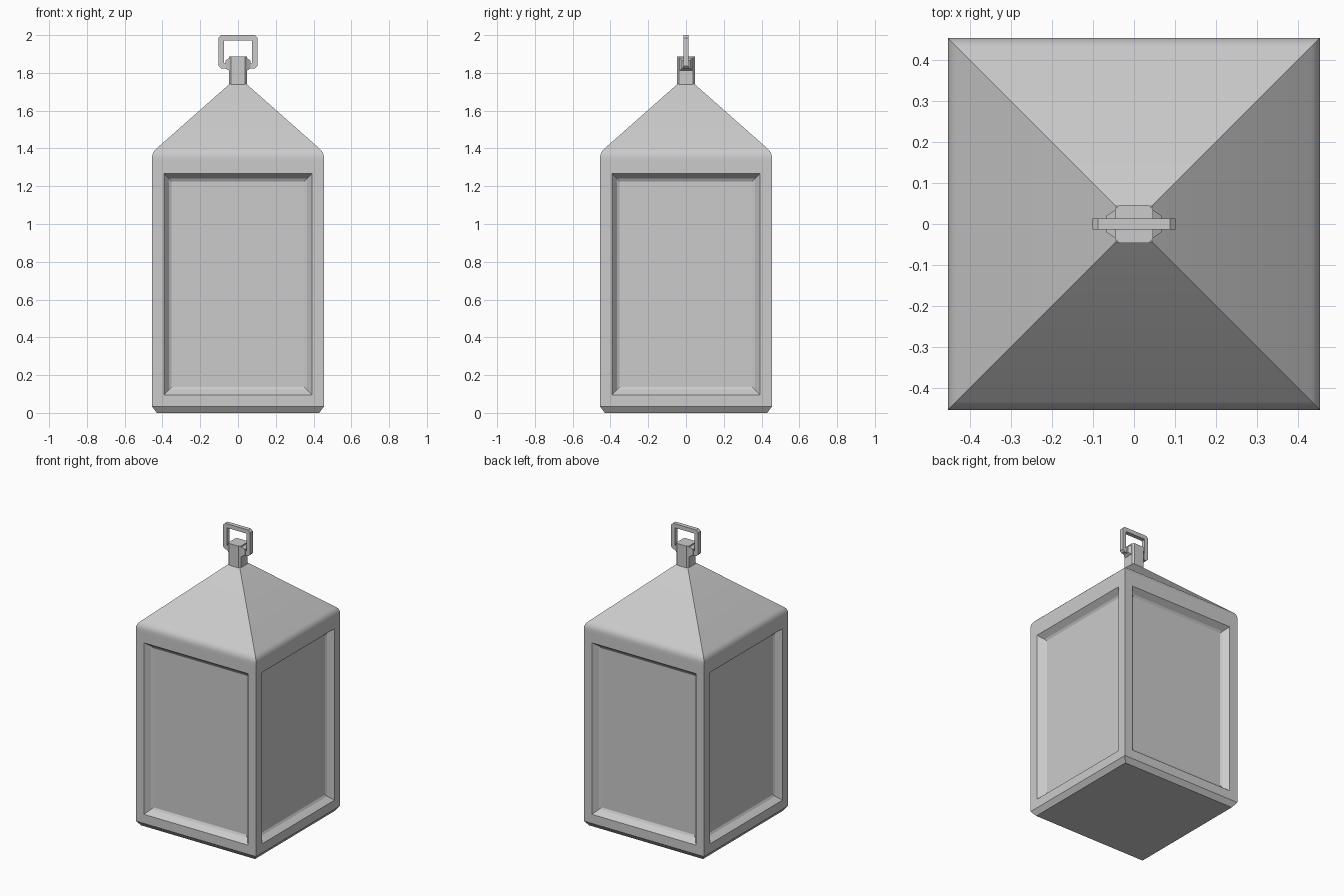
import bpy, bmesh, math
from mathutils import Matrix

if "Cube" in bpy.data.objects:
    bpy.data.objects.remove(bpy.data.objects["Cube"])


def finish(bm, name, angle=None):
    bmesh.ops.recalc_face_normals(bm, faces=bm.faces)
    mesh = bpy.data.meshes.new(name)
    bm.to_mesh(mesh)
    bm.free()
    ob = bpy.data.objects.new(name, mesh)
    bpy.context.collection.objects.link(ob)
    if angle:
        bpy.ops.object.select_all(action='DESELECT')
        ob.select_set(True)
        bpy.context.view_layer.objects.active = ob
        bpy.ops.object.shade_smooth_by_angle(angle=math.radians(angle))
    return ob


def bridge(bm, a, b):
    n = len(a)
    return [bm.faces.new((a[i], a[(i + 1) % n], b[(i + 1) % n], b[i])) for i in range(n)]


def chamfered_rect(w, h, c):
    """Corner-cut rectangle with half sizes w, h."""
    return [(w, -h + c), (w, h - c), (w - c, h), (-w + c, h),
            (-w, h - c), (-w, -h + c), (-w + c, -h), (w - c, -h)]


# Lantern body: square rings lofted upward, rounded shoulder, pyramid roof
R, SLOPE = 0.061, math.radians(49)
profile = [(0.43, 0.0), (0.455, 0.033), (0.455, 1.33)]
for k in range(5):
    t = SLOPE * k / 4
    profile.append((0.455 - R * (1 - math.cos(t)), 1.351 + R * math.sin(t)))
profile.append((0.044, 1.742))

bm = bmesh.new()
rings = [[bm.verts.new((sx * h, sy * h, z)) for sx, sy in ((-1, -1), (1, -1), (1, 1), (-1, 1))]
         for h, z in profile]
walls = []
for i in range(len(rings) - 1):
    faces = bridge(bm, rings[i], rings[i + 1])
    if i == 1:
        walls = faces
bm.faces.new(rings[0])
bm.faces.new(rings[-1])
bmesh.ops.recalc_face_normals(bm, faces=bm.faces)

# Recessed window panels with stepped frames
for thickness, depth in ((0.062, 0), (0.028, -0.036), (0.014, -0.008)):
    bmesh.ops.inset_individual(bm, faces=walls, thickness=thickness, depth=depth,
                               use_even_offset=True)
finish(bm, "lantern_body", 18)

# Neck post on the roof peak
bm = bmesh.new()
low, high = [[bm.verts.new((x, y, z)) for x, y in chamfered_rect(0.047, 0.047, 0.011)]
             for z in (1.73, 1.888)]
bridge(bm, low, high)
bm.faces.new(low)
bm.faces.new(high)
finish(bm, "neck_post")

# Tapered pivot bosses on both sides of the neck
for side, name in ((1, "pivot_right"), (-1, "pivot_left")):
    bm = bmesh.new()
    bmesh.ops.create_cone(bm, cap_ends=True, segments=4, radius1=0.036 * math.sqrt(2),
                          radius2=0.02 * math.sqrt(2), depth=0.024)
    bmesh.ops.rotate(bm, verts=bm.verts, matrix=Matrix.Rotation(math.pi / 4, 3, 'Z'))
    bmesh.ops.rotate(bm, verts=bm.verts, matrix=Matrix.Rotation(side * math.pi / 2, 3, 'Y'))
    bmesh.ops.translate(bm, verts=bm.verts, vec=(side * 0.055, 0, 1.845))
    finish(bm, name)

# Hanging ring: flat rectangular link with cut corners
bm = bmesh.new()
loops = [[bm.verts.new((x, y, 1.911 + z)) for x, z in chamfered_rect(w, h, c)]
         for w, h, c, y in ((0.102, 0.089, 0.014, -0.014), (0.102, 0.089, 0.014, 0.014),
                            (0.075, 0.061, 0.004, 0.014), (0.075, 0.061, 0.004, -0.014))]
for i in range(4):
    bridge(bm, loops[i], loops[(i + 1) % 4])
finish(bm, "hanging_ring")
